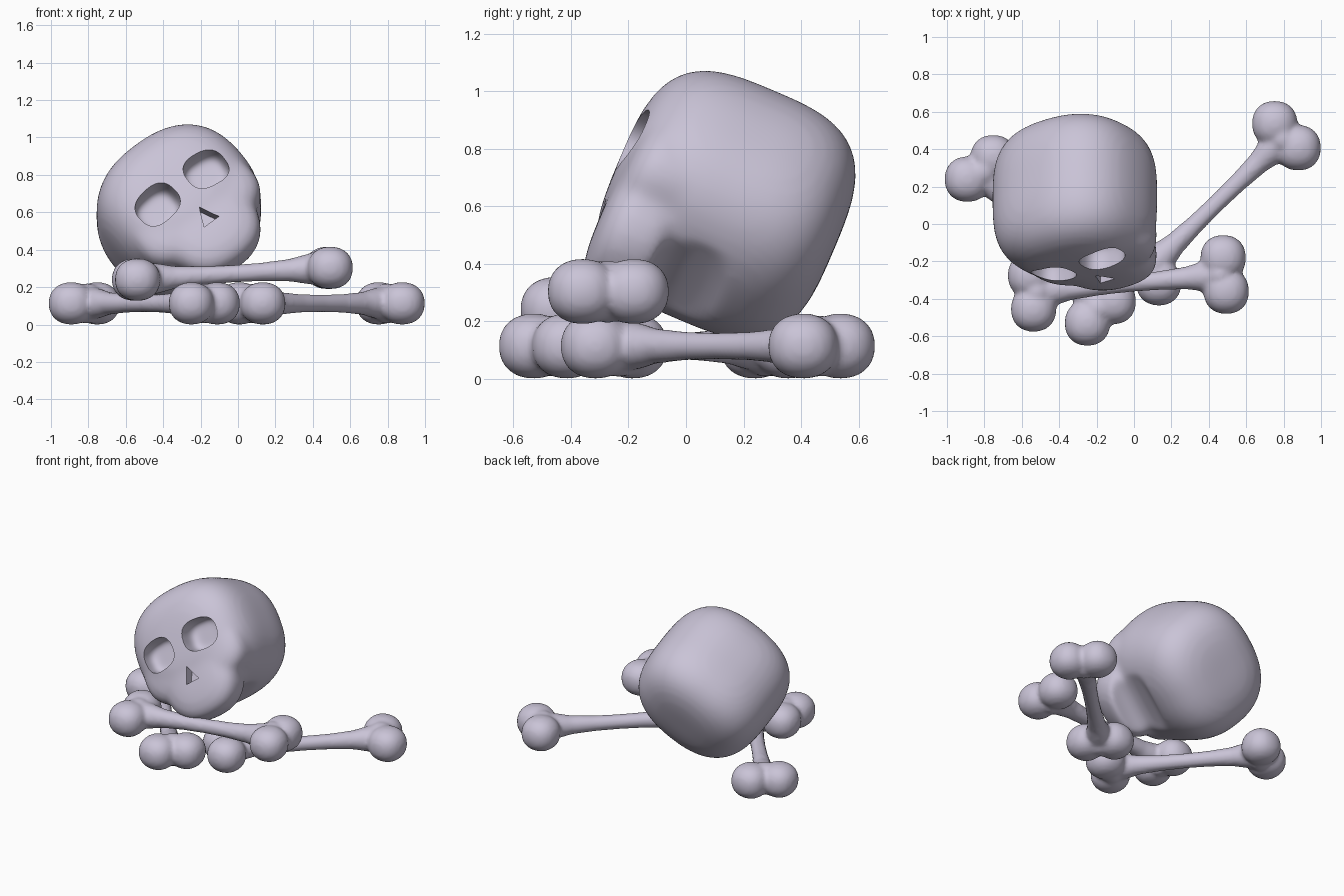
import bpy, bmesh, math
from mathutils import Vector, Matrix

if "Cube" in bpy.data.objects:
    bpy.data.objects.remove(bpy.data.objects["Cube"])

bone_mat = bpy.data.materials.new("pale lavender bone")
bone_mat.diffuse_color = (0.59, 0.55, 0.68, 1)
bone_mat.use_nodes = True
bone_mat.node_tree.nodes["Principled BSDF"].inputs["Base Color"].default_value = bone_mat.diffuse_color


def blob(bm, centre, half, p=2.0, q=2.0, turn=0.0, q_front=None):
    """Rounded block: p rounds the x-z outline, q rounds front to back."""
    new = bmesh.ops.create_icosphere(bm, subdivisions=5, radius=1)["verts"]
    spin = Matrix.Rotation(turn, 3, 'Y')
    for v in new:
        d = v.co.normalized()
        k = q_front if q_front and d.y < 0 else q
        xz = (abs(d.x) ** p + abs(d.z) ** p) ** (k / p)
        d = d / (xz + abs(d.y) ** k) ** (1 / k)
        d = Vector((d.x * half[0], d.y * half[1], d.z * half[2]))
        v.co = spin @ d + Vector(centre)


def to_object(bm, name):
    me = bpy.data.meshes.new(name)
    bm.to_mesh(me)
    bm.free()
    ob = bpy.data.objects.new(name, me)
    bpy.context.collection.objects.link(ob)
    me.materials.append(bone_mat)
    return ob


def bake(ob):
    """Apply modifiers and set smooth shading with sharp rims."""
    bpy.context.view_layer.update()
    dg = bpy.context.evaluated_depsgraph_get()
    me = bpy.data.meshes.new_from_object(ob.evaluated_get(dg))
    ob.modifiers.clear()
    ob.data = me
    me.materials.clear()
    me.materials.append(bone_mat)
    me.shade_smooth()
    me.set_sharp_from_angle(angle=math.radians(40))


def fuse(ob, voxel, rounds):
    """Melt overlapping pieces into one soft surface."""
    m = ob.modifiers.new("fuse", 'REMESH')
    m.mode = 'VOXEL'
    m.voxel_size = voxel
    s = ob.modifiers.new("soften", 'SMOOTH')
    s.factor = 0.5
    s.iterations = rounds


def cut(ob, cutter):
    cutter.hide_render = True
    m = ob.modifiers.new("cut", 'BOOLEAN')
    m.operation = 'DIFFERENCE'
    m.solver = 'EXACT'
    m.object = cutter


# Bones: flared shaft with two knobs at each end
SHAFT = [(0, .09), (.06, .09), (.12, .079), (.2, .061), (.35, .05), (.5, .047)]
SHAFT += [(1 - t, r) for t, r in reversed(SHAFT[:-1])]


def bone(name, a, b):
    a, b = Vector(a), Vector(b)
    along = (b - a).normalized()
    side = Vector((-along.y, along.x, 0)).normalized()
    up = along.cross(side)
    bm = bmesh.new()
    rings = []
    for t, r in SHAFT:
        ring = []
        for i in range(20):
            w = 2 * math.pi * i / 20
            ring.append(bm.verts.new(a.lerp(b, t) + r * (math.cos(w) * side + math.sin(w) * up)))
        rings.append(ring)
    for r0, r1 in zip(rings, rings[1:]):
        for i in range(20):
            j = (i + 1) % 20
            bm.faces.new((r0[i], r0[j], r1[j], r1[i]))
    bm.faces.new(rings[0])
    bm.faces.new(rings[-1])
    bmesh.ops.recalc_face_normals(bm, faces=bm.faces[:])
    for end, inward in ((a, along), (b, -along)):
        blob(bm, end + inward * 0.025, (0.09, 0.09, 0.108))
        for s in (-1, 1):
            blob(bm, end + side * s * 0.09, (0.121, 0.121, 0.113), 2.2, 2.2)
    ob = to_object(bm, name)
    fuse(ob, 0.014, 5)
    bake(ob)


bone("right_ground_bone", (0.815, 0.472, 0.113), (0.07, -0.25, 0.113))
bone("left_ground_bone", (-0.822, 0.297, 0.113), (-0.18, -0.472, 0.113))
bone("top_bone", (0.485, -0.27, 0.303), (-0.545, -0.365, 0.24))

# Skull: cranium, broad cheeks and a narrower upper jaw at the front
bm = bmesh.new()
blob(bm, (0, 0, 0.018), (0.432, 0.405, 0.392), 2.4, 3.2, 0, 3.3)
blob(bm, (0, -0.22, -0.12), (0.385, 0.165, 0.23), 2.5, 3.4)
blob(bm, (0, -0.245, -0.22), (0.27, 0.145, 0.28), 2.4, 3.2)
skull = to_object(bm, "skull")
fuse(skull, 0.018, 3)

# Hollow under the skull behind the jaw
bm = bmesh.new()
blob(bm, (0, -0.01, -0.45), (0.6, 0.15, 0.11), 2.5, 2.5)
hollow = to_object(bm, "hollow_cutter")
cut(skull, hollow)
fuse(skull, 0.018, 8)

# Eye sockets and nose hole
bm = bmesh.new()
for s in (-1, 1):
    blob(bm, (s * 0.165, -0.41, -0.008), (0.12, 0.14, 0.102), 2.6, 5.0, s * 0.08)
tri = [(0, -0.16), (-0.06, -0.265), (0.06, -0.265)]
front = [bm.verts.new((x, -0.6, z)) for x, z in tri]
back = [bm.verts.new((x * 0.8, -0.33, z)) for x, z in tri]
bm.faces.new(front)
bm.faces.new(back[::-1])
for i in range(3):
    j = (i + 1) % 3
    bm.faces.new((front[j], front[i], back[i], back[j]))
bmesh.ops.recalc_face_normals(bm, faces=bm.faces[:])
holes = to_object(bm, "face_cutter")
cut(skull, holes)
bake(skull)
bpy.data.objects.remove(hollow)
bpy.data.objects.remove(holes)

# Tip the skull back and to one side so it rests on the bones
depth = Vector((0, 0.92, -0.39)).normalized()
right = Vector((0.784, 0.242, 0.571))
right = (right - depth * right.dot(depth)).normalized()
up = right.cross(depth)
pose = Matrix((right, depth, up)).transposed().to_4x4()
skull.matrix_world = Matrix.Translation((-0.305, 0.135, 0.59)) @ pose
